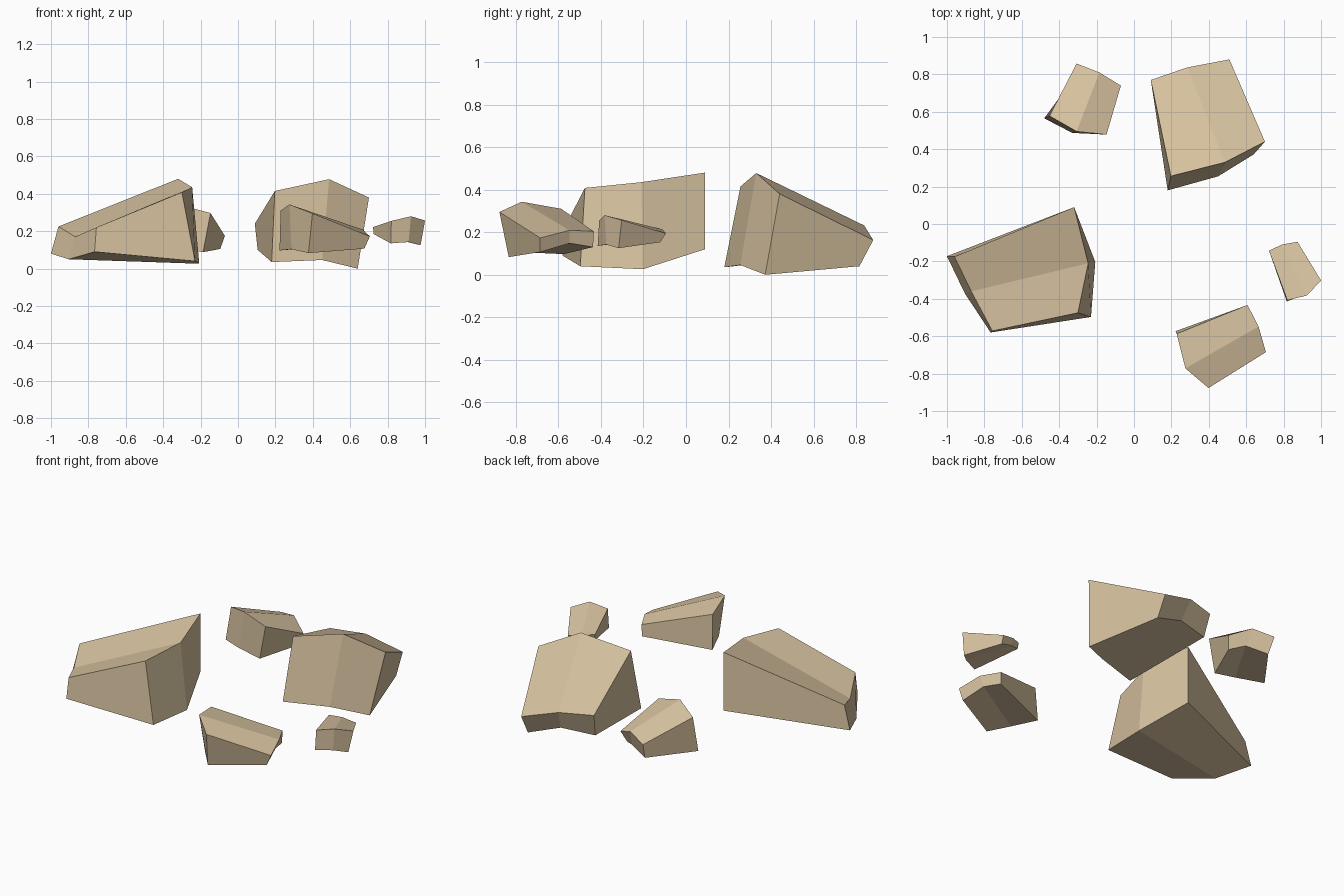
import bpy, bmesh

stone = bpy.data.materials.new("sandstone")
stone.diffuse_color = (0.68, 0.54, 0.35, 1)


def rock(name, top, bottom):
    """Six-sided chunk whose top and bottom are each creased from corner 1 to corner 4."""
    bm = bmesh.new()
    t = [bm.verts.new(p) for p in top]
    b = [bm.verts.new(p) for p in bottom]
    for ring in (t, b):
        bm.faces.new([ring[i] for i in (0, 1, 4, 5)])
        bm.faces.new(ring[1:5])
    for i in range(6):
        j = (i + 1) % 6
        bm.faces.new((t[i], t[j], b[j], b[i]))
    bmesh.ops.recalc_face_normals(bm, faces=bm.faces)
    me = bpy.data.meshes.new(name)
    bm.to_mesh(me)
    bm.free()
    me.materials.append(stone)
    bpy.context.collection.objects.link(bpy.data.objects.new(name, me))


# Large rock on the left
rock("large_left_rock",
     [(-.32, .09, .48), (-.245, -.21, .435), (-.30, -.475, .408),
      (-.757, -.572, .22), (-.87, -.36, .17), (-.96, -.175, .225)],
     [(-.32, .09, .12), (-.207, -.203, .026), (-.23, -.497, .04),
      (-.767, -.58, .09), (-.905, -.37, .05), (-1.0, -.172, .08)])

# Large rock at the back right
rock("large_back_rock",
     [(.197, .256, .415), (.487, .33, .478), (.70, .44, .38),
      (.51, .88, .163), (.285, .837, .232), (.09, .77, .24)],
     [(.18, .18, .035), (.45, .255, .046), (.64, .372, 0),
      (.51, .815, .04), (.31, .78, .11), (.105, .735, .1)])

# Small rock at the back left
rock("small_back_rock",
     [(-.147, .478, .297), (-.307, .495, .34), (-.452, .578, .3),
      (-.307, .858, .2), (-.185, .81, .23), (-.07, .74, .175)],
     [(-.187, .48, .088), (-.33, .487, .11), (-.48, .565, .095),
      (-.293, .82, .1), (-.17, .77, .13), (-.095, .71, .105)])

# Medium rock at the front
rock("front_rock",
     [(.228, -.587, .31), (.275, -.772, .343), (.398, -.877, .295),
      (.705, -.685, .173), (.666, -.548, .209), (.607, -.433, .204)],
     [(.222, -.573, .097), (.286, -.73, .104), (.377, -.833, .083),
      (.676, -.685, .107), (.64, -.547, .148), (.607, -.437, .13)])

# Smallest rock on the right
rock("small_right_rock",
     [(.82, -.408, .255), (.925, -.382, .28), (1.0, -.302, .257),
      (.874, -.095, .195), (.79, -.11, .213), (.722, -.143, .222)],
     [(.817, -.415, .135), (.912, -.375, .142), (.976, -.317, .125),
      (.865, -.12, .153), (.79, -.13, .175), (.725, -.15, .185)])
